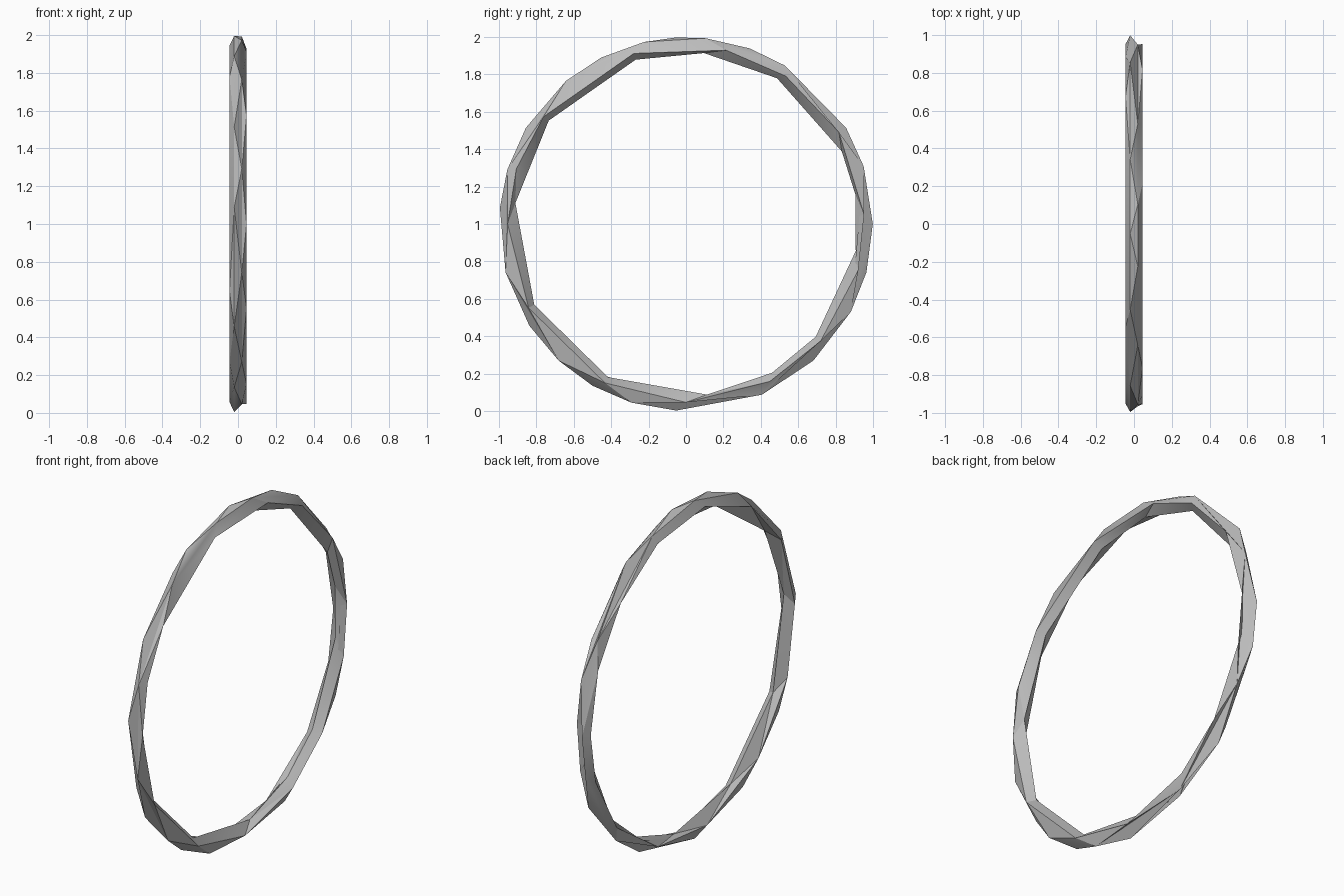
import bpy, bmesh
from math import sin, cos, radians

cube = bpy.data.objects.get("Cube")
if cube:
    bpy.data.objects.remove(cube, do_unlink=True)

RING, DEPTH, WIDTH = 0.96, 0.042, 0.046   # ring radius, tube half sizes

# Rails around the ring: position on the tube section -> angles of its corners
RAILS = [
    (26, [18, 58, 84, 103, 130, 163, 195, 227, 253, 294, 332]),
    (100, [3, 31, 56, 77, 107, 143, 162, 180, 208, 243, 270, 298, 319, 345]),
    (180, [10, 25, 58, 84, 107, 143, 173, 208, 243, 277, 300, 319, 351]),
    (258, [0, 22, 45, 70, 97, 125, 150, 177, 202, 230, 262, 290, 318, 342]),
    (334, [0, 31, 70, 93, 117, 149, 175, 213, 240, 267, 313, 345]),
]


def tube_point(theta, phi):
    t, p = radians(theta), radians(phi)
    r = RING + DEPTH * cos(p)
    return WIDTH * sin(p), r * cos(t), 1 + r * sin(t)


def stitch(bm, a, b):
    """Fill the strip between two closed rails with triangles."""
    i = j = 0
    na, nb = len(a), len(b)
    while i < na or j < nb:
        a0, a1 = a[i % na], a[(i + 1) % na]
        b0, b1 = b[j % nb], b[(j + 1) % nb]
        step_a = (a1.co - b0.co).length < (b1.co - a0.co).length
        if j == nb or (i < na and step_a):
            bm.faces.new((a0, a1, b0))
            i += 1
        else:
            bm.faces.new((a0, b1, b0))
            j += 1


# Faceted ring
bm = bmesh.new()
rails = [[bm.verts.new(tube_point(t, phi)) for t in angles] for phi, angles in RAILS]
for k, rail in enumerate(rails):
    stitch(bm, rail, rails[(k + 1) % len(rails)])
bmesh.ops.recalc_face_normals(bm, faces=bm.faces)

mesh = bpy.data.meshes.new("ring")
bm.to_mesh(mesh)
bm.free()
ring = bpy.data.objects.new("ring", mesh)
bpy.context.collection.objects.link(ring)

# Plain grey material
grey = bpy.data.materials.new("grey")
grey.use_nodes = True
colour = (0.5, 0.5, 0.5, 1)
grey.diffuse_color = colour
grey.node_tree.nodes["Principled BSDF"].inputs["Base Color"].default_value = colour
mesh.materials.append(grey)

# Soft shading across shallow folds, crisp edges elsewhere
bpy.ops.object.select_all(action="DESELECT")
ring.select_set(True)
bpy.context.view_layer.objects.active = ring
bpy.ops.object.shade_smooth_by_angle(angle=radians(25))
